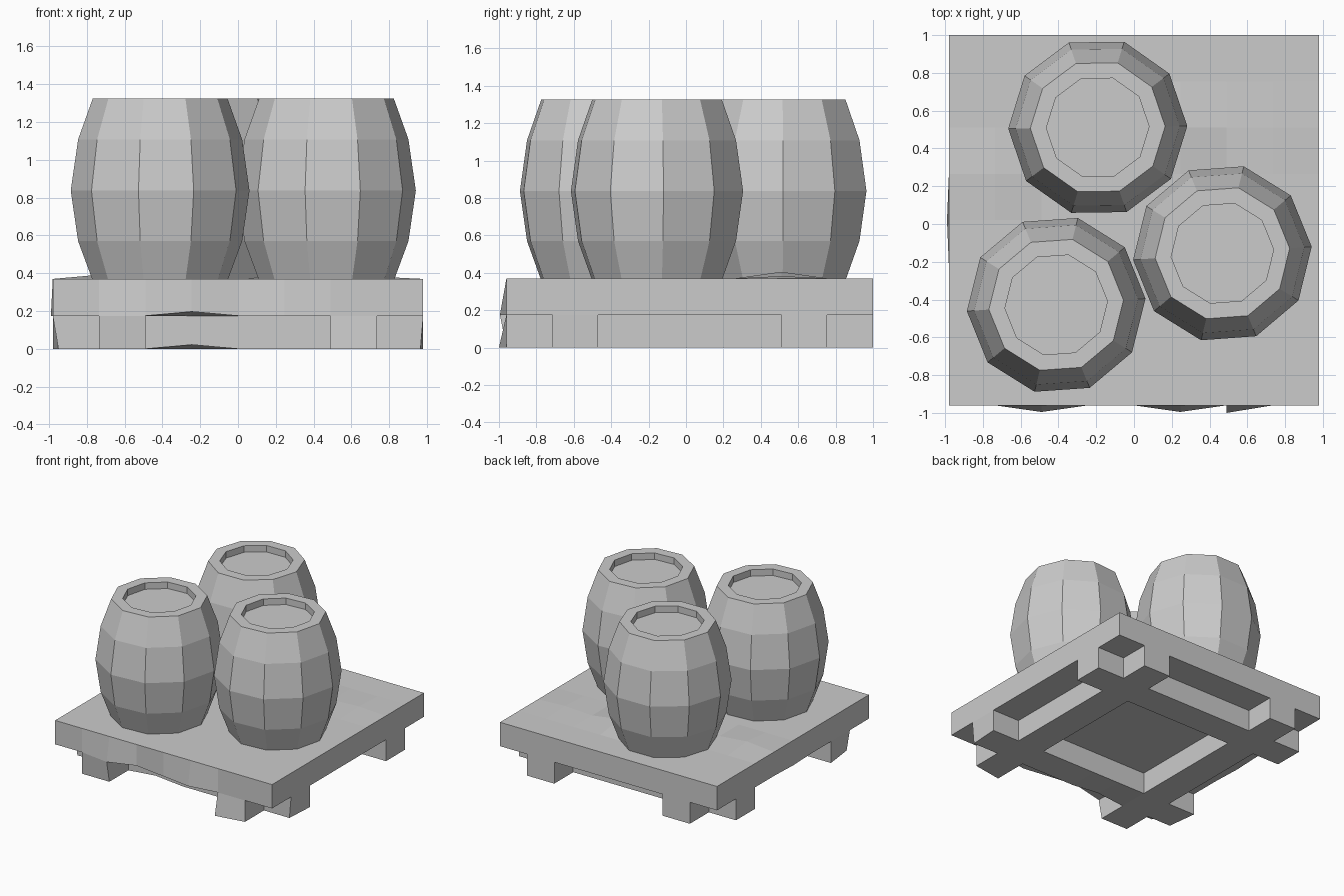
import bpy, bmesh
from math import cos, sin, pi, radians
from mathutils import Vector

if "Cube" in bpy.data.objects:
    bpy.data.objects.remove(bpy.data.objects["Cube"])

STEP = 0.245          # platform grid cell
HALF = 4 * STEP
Y0 = 0.02             # platform centre in y
TOP, UNDER = 0.37, 0.175


def make_object(name, bm):
    bmesh.ops.recalc_face_normals(bm, faces=bm.faces[:])
    mesh = bpy.data.meshes.new(name)
    bm.to_mesh(mesh)
    bm.free()
    obj = bpy.data.objects.new(name, mesh)
    bpy.context.collection.objects.link(obj)
    return obj


def extrude_down(bm, faces, dz):
    geom = bmesh.ops.extrude_face_region(bm, geom=faces)["geom"]
    verts = [g for g in geom if isinstance(g, bmesh.types.BMVert)]
    bmesh.ops.translate(bm, verts=verts, vec=(0, 0, -dz))
    return [g for g in geom if isinstance(g, bmesh.types.BMFace)]


def nudge(bm, i, j, z, offset):
    """Move the grid vertex (i, j) at height z: hand-hewn irregularity."""
    target = Vector((i * STEP, Y0 + j * STEP, z))
    v = min(bm.verts, key=lambda q: (q.co - target).length)
    v.co += Vector(offset)


# Platform: gridded slab with crossed skids extruded from its underside
bm = bmesh.new()
bmesh.ops.create_grid(bm, x_segments=8, y_segments=8, size=HALF)
bmesh.ops.translate(bm, verts=bm.verts[:], vec=(0, Y0, TOP))
bottom = extrude_down(bm, bm.faces[:], TOP - UNDER)


def on_skid(face):
    c = face.calc_center_median()
    return any(2 * STEP < abs(t) < 3 * STEP for t in (c.x, c.y - Y0))


extrude_down(bm, [f for f in bottom if on_skid(f)], UNDER)

# Worn, uneven spots on the edges, skids and deck
for i, j, z, offset in [
    (-2, -4, UNDER, (0, -0.035, 0)),
    (1, -4, UNDER, (0, -0.035, 0)),
    (2, -4, 0, (0, -0.04, 0)),
    (-1, -4, UNDER, (0, 0, 0.022)),
    (-4, 0, UNDER, (-0.01, 0, 0)),
    (-4, -3, 0, (0.03, 0, 0)),
    (4, -3, 0, (-0.015, 0, 0)),
    (-1, -3, 0, (0, 0, 0.022)),
    (1, 2, TOP, (0, 0, 0.035)),
    (-3, 1, TOP, (0, 0, 0.022)),
    (3, 2, TOP, (0, 0, 0.012)),
]:
    nudge(bm, i, j, z, offset)
make_object("pallet", bm)

# Barrels: ten-sided turned profile with a recessed lid
PROFILE = [(0.36, 0.368), (0.435, 0.57), (0.474, 0.837), (0.435, 1.108),
           (0.357, 1.325), (0.272, 1.325), (0.272, 1.272)]
SIDES = 10


def barrel(name, x, y, turn):
    bm = bmesh.new()
    rings = []
    for r, z in PROFILE:
        angles = [radians(turn) + 2 * pi * k / SIDES for k in range(SIDES)]
        rings.append([bm.verts.new((x + r * cos(a), y + r * sin(a), z)) for a in angles])
    for lo, hi in zip(rings, rings[1:]):
        for k in range(SIDES):
            n = (k + 1) % SIDES
            bm.faces.new((lo[k], lo[n], hi[n], hi[k]))
    bm.faces.new(rings[0][::-1])
    bm.faces.new(rings[-1])
    return make_object(name, bm)


barrel("barrel_back", -0.192, 0.512, 0.8)
barrel("barrel_right", 0.468, -0.155, 4.2)
barrel("barrel_front_left", -0.412, -0.428, 4.0)
